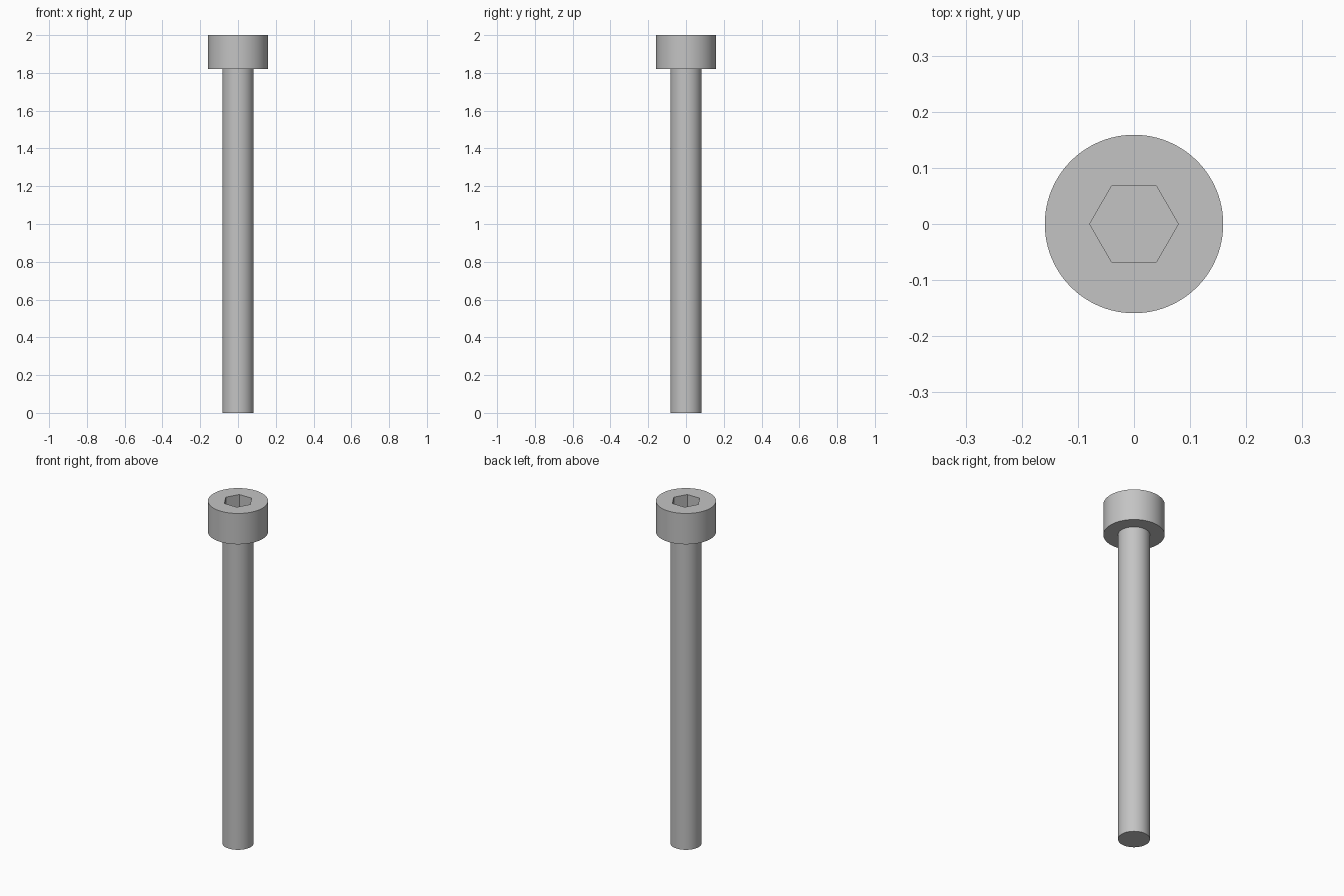
import bpy
import bmesh
import math

cube = bpy.data.objects.get("Cube")
if cube:
    bpy.data.objects.remove(cube, do_unlink=True)

SHANK_R, HEAD_R, HEX_R = 0.083, 0.159, 0.079
HEAD_Z, TOP_Z, SOCKET_DEPTH = 1.82, 2.0, 0.09
SEGMENTS = 96

# Steel material
steel = bpy.data.materials.new("steel_grey")
steel.use_nodes = True
colour = (0.55, 0.55, 0.55, 1)
steel.diffuse_color = colour
steel.node_tree.nodes["Principled BSDF"].inputs["Base Color"].default_value = colour


def lathe(name, profile):
    """Revolve an (r, z) profile around the z axis."""
    bm = bmesh.new()
    verts = [bm.verts.new((r, 0, z)) for r, z in profile]
    edges = [bm.edges.new(pair) for pair in zip(verts, verts[1:])]
    bmesh.ops.spin(bm, geom=verts + edges, cent=(0, 0, 0), axis=(0, 0, 1),
                   angle=math.tau, steps=SEGMENTS)
    bmesh.ops.remove_doubles(bm, verts=bm.verts, dist=0.0001)
    bmesh.ops.dissolve_limit(bm, angle_limit=0.01, verts=bm.verts, edges=bm.edges)
    bmesh.ops.recalc_face_normals(bm, faces=bm.faces)
    mesh = bpy.data.meshes.new(name)
    bm.to_mesh(mesh)
    bm.free()
    mesh.materials.append(steel)
    obj = bpy.data.objects.new(name, mesh)
    bpy.context.collection.objects.link(obj)
    return obj


# Shank and cylindrical head as one solid
bolt = lathe("bolt_shank_and_head", [
    (0, 0), (SHANK_R, 0), (SHANK_R, HEAD_Z),
    (HEAD_R, HEAD_Z), (HEAD_R, TOP_Z), (0, TOP_Z)])

# Hexagonal drive socket, corners pointing along x
bpy.ops.mesh.primitive_cylinder_add(
    vertices=6, radius=HEX_R, depth=2 * SOCKET_DEPTH,
    location=(0, 0, TOP_Z), rotation=(0, 0, math.radians(30)))
cutter = bpy.context.object
cutter.name = "hex_socket_cutter"
cutter.hide_render = True
cutter.data.materials.append(steel)

cut = bolt.modifiers.new("hex_socket", 'BOOLEAN')
cut.operation = 'DIFFERENCE'
cut.solver = 'EXACT'
cut.object = cutter

# Bake the socket, then smooth the round walls and keep rims crisp
bpy.ops.object.select_all(action='DESELECT')
bolt.select_set(True)
bpy.context.view_layer.objects.active = bolt
bpy.ops.object.modifier_apply(modifier=cut.name)
bpy.data.objects.remove(cutter, do_unlink=True)
bpy.ops.object.shade_smooth_by_angle(angle=math.radians(30))
